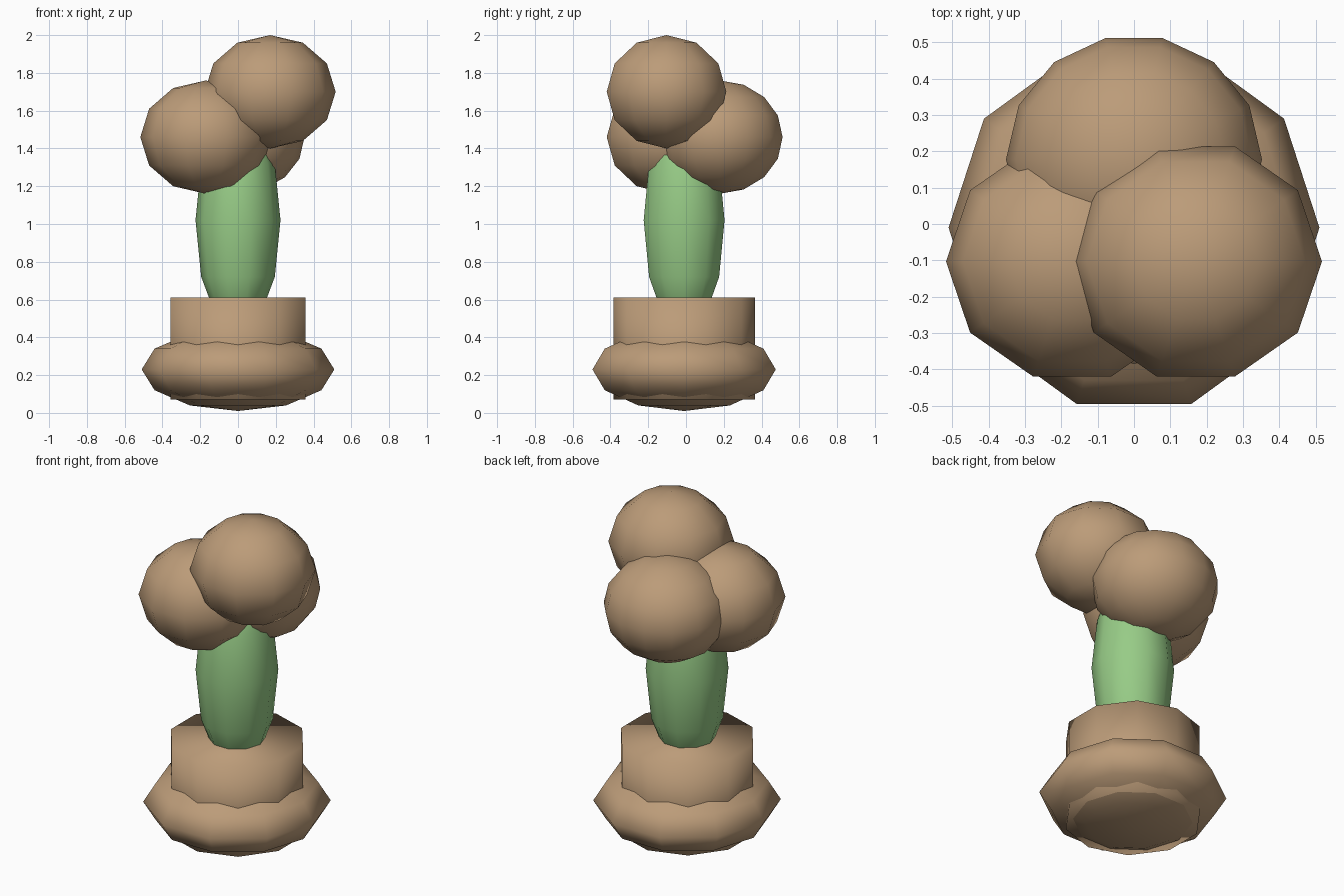
import bpy
import math

cube = bpy.data.objects.get("Cube")
if cube:
    bpy.data.objects.remove(cube, do_unlink=True)


def make_material(name, rgb):
    mat = bpy.data.materials.new(name)
    mat.use_nodes = True
    mat.diffuse_color = (*rgb, 1)
    mat.node_tree.nodes["Principled BSDF"].inputs["Base Color"].default_value = (*rgb, 1)
    return mat


brown = make_material("clay brown", (0.50, 0.33, 0.19))
green = make_material("stem green", (0.31, 0.60, 0.24))


def finish(name, mat):
    obj = bpy.context.object
    obj.name = name
    obj.data.materials.append(mat)
    bpy.ops.object.shade_smooth()


def ellipsoid(name, mat, centre, radii, segments=10, rings=6):
    """Low-poly ball with a corner pointing along y."""
    bpy.ops.mesh.primitive_uv_sphere_add(segments=segments, ring_count=rings, radius=1)
    obj = bpy.context.object
    # Turn the mesh first, so that the scale stays on the world axes
    for v in obj.data.vertices:
        x, y, z = v.co
        v.co = (-y * radii[0], x * radii[1], z * radii[2])
    obj.location = centre
    finish(name, mat)


# Pot: rounded foot with a straight collar
ellipsoid("pot_foot", brown, (0, -0.01, 0.23), (0.51, 0.51, 0.22))
bpy.ops.mesh.primitive_cylinder_add(vertices=10, radius=0.375, depth=0.54,
                                    location=(0, -0.01, 0.34))
finish("pot_collar", brown)

# Stem
ellipsoid("stem", green, (0, -0.01, 1.02), (0.225, 0.225, 0.60))

# Crown of three balls
ellipsoid("crown_ball_left", brown, (0.17, -0.103, 1.70), (0.347, 0.333, 0.30))
ellipsoid("crown_ball_right", brown, (-0.17, -0.103, 1.46), (0.347, 0.333, 0.30))
ellipsoid("crown_ball_back", brown, (0, 0.178, 1.46), (0.352, 0.342, 0.30), 14, 8)
